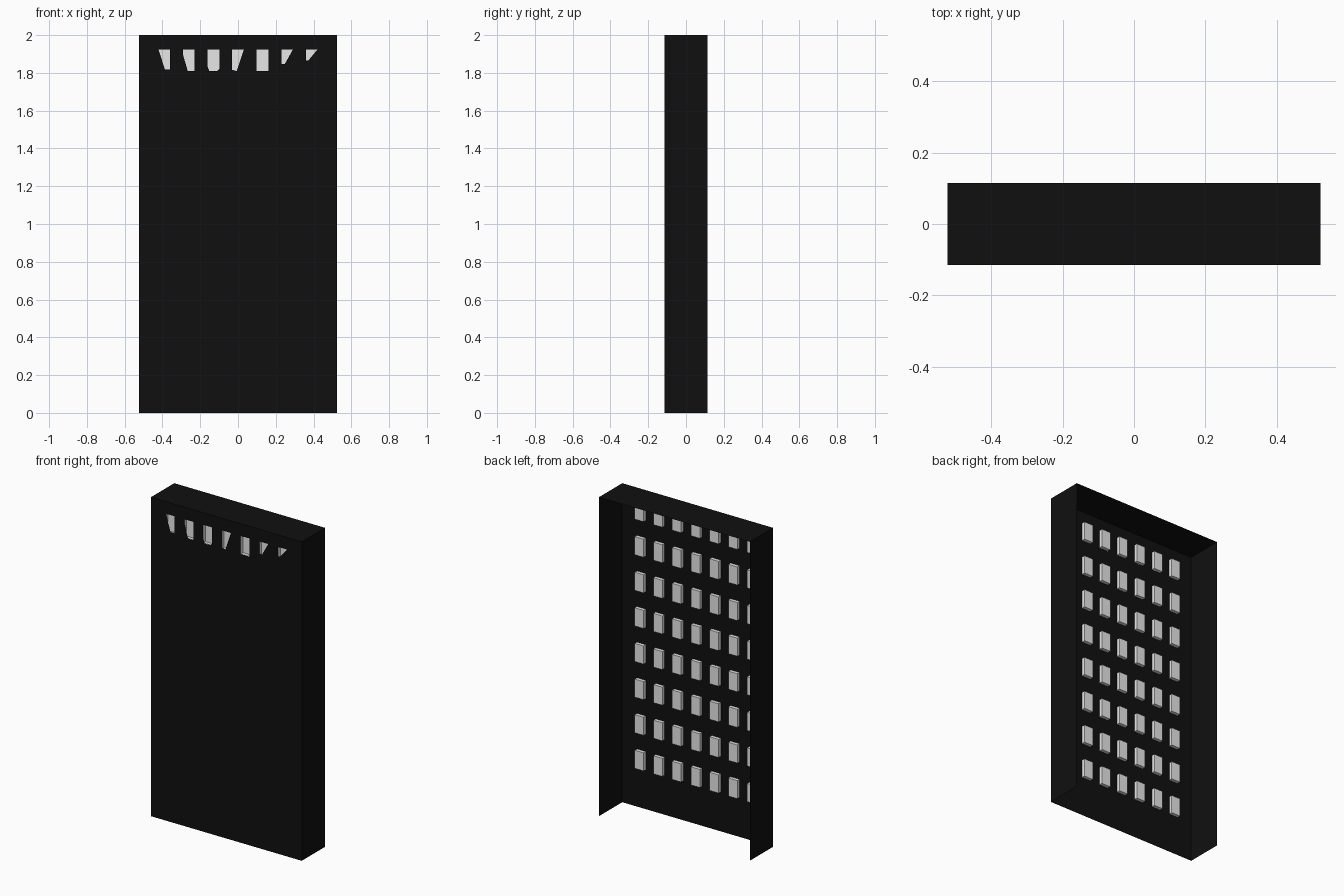
import bpy, bmesh

if "Cube" in bpy.data.objects:
    bpy.data.objects.remove(bpy.data.objects["Cube"])

W, D, H = 0.523, 0.115, 2.0          # half width, half depth, height
COLS = [-0.39 + 0.13 * i for i in range(7)]
ROWS = [1.867 - 0.2232 * i for i in range(8)]
WW, WH, DEPTH = 0.031, 0.057, 0.022  # window half size and recess depth


def material(name, rgb):
    m = bpy.data.materials.new(name)
    m.diffuse_color = (*rgb, 1)
    m.use_nodes = True
    m.node_tree.nodes["Principled BSDF"].inputs["Base Color"].default_value = m.diffuse_color
    return m


black = material("black_wall", (0.005, 0.005, 0.005))
grey = material("pale_grey_window", (0.8, 0.8, 0.8))


def finish(name, bm, mat):
    me = bpy.data.meshes.new(name)
    bm.to_mesh(me)
    bm.free()
    me.materials.append(mat)
    ob = bpy.data.objects.new(name, me)
    bpy.context.collection.objects.link(ob)
    return ob


def sheet(name, pts):
    bm = bmesh.new()
    bm.faces.new([bm.verts.new(p) for p in pts])
    return finish(name, bm, black)


# Side walls and roof: the shell is open at the back and underneath
for name, s in (("left_wall", -1), ("right_wall", 1)):
    pts = [(s * W, -D, 0), (s * W, D, 0), (s * W, D, H), (s * W, -D, H)]
    sheet(name, pts if s > 0 else pts[::-1])
sheet("roof", [(-W, -D, H), (W, -D, H), (W, D, H), (-W, D, H)])

# Front wall: openings only in the top row, most partly covered.
# Corners as fractions of the window (0..1 across, 0..1 up).
OPENINGS = [
    [(0, 1), (1, 1), (1, 0.06), (0.55, 0.06)],
    [(0, 1), (1, 1), (1, 0), (0.4, 0), (0, 0.75)],
    [(0, 1), (1, 1), (1, 0.1), (0.85, 0), (0.15, 0), (0, 0.2)],
    [(0, 1), (1, 1), (0.4, 0), (0, 0.05)],
    [(0, 1), (1, 1), (1, 0), (0, 0)],
    [(0, 1), (1, 1), (0.3, 0.32), (0, 0.32)],
    [(0, 1), (1, 1), (0.2, 0.48), (0, 0.48)],
]
bm = bmesh.new()


def loop(pts):
    vs = [bm.verts.new((x, -D, z)) for x, z in pts]
    return [bm.edges.new((vs[i - 1], vs[i])) for i in range(len(vs))]


edges = loop([(-W, 0), (W, 0), (W, H), (-W, H)])
for cx, shape in zip(COLS, OPENINGS):
    edges += loop([(cx + (2 * u - 1) * WW, ROWS[0] + (2 * v - 1) * WH)
                   for u, v in shape])
bmesh.ops.triangle_fill(bm, edges=edges, use_beauty=True, normal=(0, -1, 0))
for f in bm.faces:
    f.normal_update()
    if f.normal.y > 0:
        f.normal_flip()
finish("front_wall", bm, black)

# Window recesses: shallow pockets pushed into the shell behind the front wall
bm = bmesh.new()
for cx in COLS:
    for cz in ROWS:
        corner = [(-WW, -WH), (WW, -WH), (WW, WH), (-WW, WH)]
        a = [bm.verts.new((cx + u, -D + 0.0005, cz + v)) for u, v in corner]
        b = [bm.verts.new((cx + u, -D + DEPTH, cz + v)) for u, v in corner]
        bm.faces.new(b)
        for i in range(4):
            bm.faces.new((a[i - 1], a[i], b[i], b[i - 1]))
finish("window_recesses", bm, grey)
